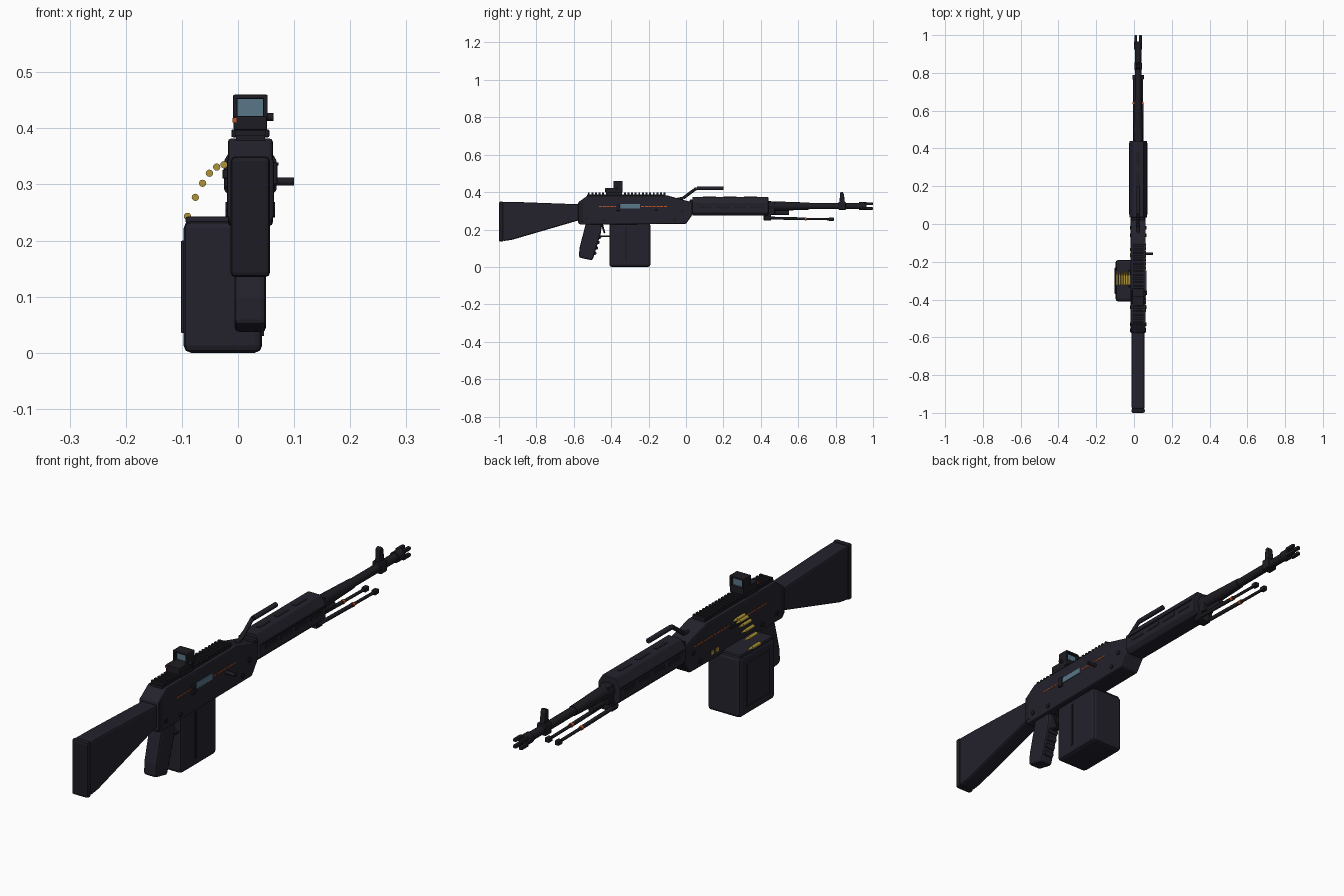
import bpy, bmesh, math
from mathutils import Vector

cube = bpy.data.objects.get("Cube")
if cube:
    bpy.data.objects.remove(cube)

CX = 0.022   # centre plane of the body
BORE = 0.325  # height of the barrel axis


def material(name, rgb, rough=0.6):
    m = bpy.data.materials.new(name)
    m.use_nodes = True
    m.diffuse_color = (*rgb, 1)
    node = m.node_tree.nodes["Principled BSDF"]
    node.inputs["Base Color"].default_value = (*rgb, 1)
    node.inputs["Roughness"].default_value = rough
    return m


BODY = material("charcoal", (0.017, 0.016, 0.026))
METAL = material("dark steel", (0.012, 0.012, 0.017))
BRASS = material("brass", (0.42, 0.3, 0.04))
GLASS = material("blue glass", (0.1, 0.18, 0.25))
ORANGE = material("orange", (0.6, 0.09, 0.01))


def finish(name, bm, mat, bevel=0.0, smooth=False):
    bmesh.ops.recalc_face_normals(bm, faces=bm.faces)
    mesh = bpy.data.meshes.new(name)
    bm.to_mesh(mesh)
    bm.free()
    mesh.materials.append(mat)
    ob = bpy.data.objects.new(name, mesh)
    bpy.context.collection.objects.link(ob)
    if bevel:
        mod = ob.modifiers.new("Bevel", "BEVEL")
        mod.width, mod.segments, mod.limit_method = bevel, 2, "ANGLE"
    if smooth:
        bpy.ops.object.select_all(action="DESELECT")
        ob.select_set(True)
        bpy.context.view_layer.objects.active = ob
        bpy.ops.object.shade_smooth_by_angle(angle=math.radians(40))
    return ob


def prism(name, points, lo, hi, mat=BODY, bevel=0.0, axis="x"):
    """Extrude a (y, z) profile along x, or an (x, z) profile along y."""
    bm = bmesh.new()
    place = (lambda p, t: (t, *p)) if axis == "x" else (lambda p, t: (p[0], t, p[1]))
    face = bm.faces.new([bm.verts.new(place(p, lo)) for p in points])
    out = bmesh.ops.extrude_face_region(bm, geom=[face])
    shift = Vector(place((0, 0), hi - lo))
    for v in out["geom"]:
        if isinstance(v, bmesh.types.BMVert):
            v.co += shift
    return finish(name, bm, mat, bevel)


def box(name, x, y, z, mat=BODY, bevel=0.0):
    return prism(name, [(y[0], z[0]), (y[1], z[0]), (y[1], z[1]), (y[0], z[1])],
                 x[0], x[1], mat, bevel)


def rod(name, a, b, r1, r2=None, mat=METAL, sides=16):
    a, b = Vector(a), Vector(b)
    bm = bmesh.new()
    bmesh.ops.create_cone(bm, cap_ends=True, segments=sides, radius1=r1,
                          radius2=r1 if r2 is None else r2, depth=(b - a).length)
    turn = (b - a).to_track_quat("Z", "Y").to_matrix()
    bmesh.ops.rotate(bm, verts=bm.verts, matrix=turn)
    bmesh.ops.translate(bm, verts=bm.verts, vec=(a + b) / 2)
    return finish(name, bm, mat, smooth=True)


def mid(half):
    return (CX - half, CX + half)


# Shoulder stock with butt pad
prism("stock", [(-0.98, 0.138), (-0.93, 0.145), (-0.57, 0.25), (-0.57, 0.335), (-0.9, 0.347),
                (-0.98, 0.348)], *mid(0.034), bevel=0.008)
box("butt_pad", mid(0.035), (-1, -0.976), (0.135, 0.35), METAL, 0.008)

# Receiver
prism("receiver", [(-0.577, 0.235), (-0.565, 0.226), (0, 0.23), (0.035, 0.28), (0.035, 0.345),
                   (-0.1, 0.382), (-0.525, 0.382), (-0.577, 0.345)], *mid(0.04), bevel=0.006)
box("receiver_collar", mid(0.042), (-0.575, -0.55), (0.24, 0.345), METAL, 0.004)
box("front_collar", mid(0.036), (0.02, 0.05), (0.285, 0.36), METAL, 0.004)

# Top rail with teeth
box("top_rail", mid(0.026), (-0.53, -0.11), (0.375, 0.388), METAL)
for i in range(22):
    y = -0.525 + i * 0.0193
    box("rail_tooth", mid(0.027), (y, y + 0.01), (0.387, 0.397), METAL)

# Painted side lines, pins and hatch
for side in (-1, 1):
    x = CX + side * 0.04
    for i in range(22 if side < 0 else 18):
        y = -0.465 + i * 0.0204
        box("side_stripe", (x - 0.0015, x + 0.0015), (y, y + 0.016), (0.321, 0.325), ORANGE)
    for y, z in ((-0.53, 0.26), (-0.44, 0.25), (-0.06, 0.255), (-0.02, 0.3)):
        rod("receiver_pin", (x, y, z), (x + side * 0.004, y, z), 0.009, sides=12)
box("ejection_port", (0.06, 0.0655), (-0.352, -0.245), (0.312, 0.336), GLASS, 0.001)
box("port_deflector", (0.06, 0.07), (-0.375, -0.352), (0.3, 0.34), METAL, 0.003)
rod("charging_handle", (0.055, -0.158, 0.305), (0.1, -0.158, 0.305), 0.007)
for y in (-0.165, -0.135):
    box("brass_marker", (-0.021, -0.016), (y - 0.009, y + 0.009), (0.25, 0.266), BRASS)

# Pistol grip with finger ridges, trigger and guard
prism("grip", [(-0.535, 0.235), (-0.45, 0.235), (-0.455, 0.18), (-0.5, 0.035), (-0.572, 0.05),
               (-0.57, 0.1)], *mid(0.028), bevel=0.009)
for i in range(4):
    y, z = -0.462 - i * 0.009, 0.16 - i * 0.029
    rod("finger_ridge", (CX - 0.02, y, z), (CX + 0.02, y, z), 0.01, mat=BODY, sides=10)
box("trigger_guard", mid(0.011), (-0.47, -0.4), (0.16, 0.167), METAL)
rod("trigger", (CX, -0.45, 0.23), (CX, -0.435, 0.18), 0.006, 0.004, sides=8)

# Box magazine hanging to one side, with lid and side plates
box("magazine", (-0.097, 0.043), (-0.41, -0.19), (0, 0.235), BODY, 0.013)
box("magazine_lid", (-0.094, 0.02), (-0.4, -0.2), (0.23, 0.243), BODY, 0.005)
box("magazine_latch_plate", (-0.102, -0.095), (-0.37, -0.23), (0.035, 0.2), BODY, 0.003)
box("magazine_rib", (0.04, 0.046), (-0.325, -0.315), (0.03, 0.21), METAL)

# Feed tray and cartridge belt
box("feed_tray", (-0.028, 0), (-0.335, -0.24), (0.31, 0.327), METAL, 0.003)
belt = [(-0.09, 0.243), (-0.076, 0.277), (-0.063, 0.302), (-0.051, 0.32), (-0.038, 0.331),
        (-0.025, 0.335)]
for x, z in belt:
    rod("cartridge", (x, -0.322, z), (x, -0.272, z), 0.0065, mat=BRASS, sides=12)
    rod("cartridge_tip", (x, -0.272, z), (x, -0.25, z), 0.0055, 0.002, BRASS, 12)

# Reflex sight: base, hood frame, lens, knob
box("sight_mount", mid(0.034), (-0.425, -0.35), (0.384, 0.398), METAL, 0.003)
box("sight_base", mid(0.03), (-0.432, -0.34), (0.397, 0.422), METAL, 0.003)
for side in (-1, 1):
    x = CX + side * 0.027
    box("sight_wall", (x - 0.004, x + 0.004), (-0.387, -0.34), (0.415, 0.457), METAL, 0.002)
box("sight_roof", mid(0.031), (-0.387, -0.34), (0.452, 0.46), METAL, 0.003)
box("sight_lens", mid(0.0235), (-0.372, -0.352), (0.42, 0.453), GLASS)
rod("sight_knob", (0.05, -0.37, 0.42), (0.063, -0.37, 0.42), 0.007)
box("sight_light", (-0.0095, -0.003), (-0.434, -0.424), (0.41, 0.418), ORANGE)

# Handguard with vent slots along its sides
outline = [(0.028, 0.374), (0.047, 0.342), (0.047, 0.29), (0.032, 0.274)]
outline = [(CX + x, z) for x, z in outline] + [(CX - x, z) for x, z in reversed(outline)]
prism("handguard", outline, 0.035, 0.44, BODY, 0.003, "y")
for side in (-1, 1):
    x = CX + side * 0.047
    for i in range(4):
        y = 0.07 + i * 0.092
        box("vent_slot", (x - 0.0015, x + 0.0015), (y, y + 0.07), (0.312, 0.326), METAL)
    box("handguard_rib", (x - 0.002, x + 0.003), (0.05, 0.43), (0.334, 0.339), METAL)
for i in range(3):
    box("top_vent", mid(0.008), (0.09 + i * 0.11, 0.16 + i * 0.11), (0.373, 0.3755), METAL)

# Folding carry handle
path = [(-0.045, 0.362), (-0.015, 0.368), (0.055, 0.42), (0.2, 0.42)]
for (y1, z1), (y2, z2) in zip(path, path[1:]):
    rod("carry_handle", (CX, y1, z1), (CX, y2, z2), 0.008, sides=10)
rod("carry_handle_grip", (CX, 0.06, 0.42), (CX, 0.2, 0.42), 0.0095, mat=BODY, sides=10)

# Barrel, gas tube and slotted muzzle
rod("barrel_shroud", (CX, 0.43, BORE), (CX, 0.66, BORE), 0.027, 0.019)
rod("barrel", (CX, 0.4, BORE), (CX, 0.95, BORE), 0.0165)
rod("gas_tube", (CX, 0.42, 0.289), (CX, 0.55, 0.289), 0.012)
box("gas_block", mid(0.022), (0.44, 0.475), (0.28, 0.35), METAL, 0.004)
rod("muzzle", (CX, 0.925, BORE), (CX, 0.965, BORE), 0.021)
for sx in (-1, 1):
    for sz in (-1, 1):
        x, z = CX + sx * 0.0125, BORE + sz * 0.0125
        box("muzzle_prong", (x - 0.007, x + 0.007), (0.955, 1), (z - 0.007, z + 0.007),
            METAL, 0.004)

# Front sight post
box("front_sight_clamp", mid(0.02), (0.815, 0.855), (0.305, 0.348), METAL, 0.005)
prism("front_sight_post", [(0.82, 0.34), (0.85, 0.34), (0.844, 0.39), (0.838, 0.402),
                           (0.824, 0.398)], *mid(0.011), METAL, 0.003)

# Folded bipod
box("bipod_bracket", mid(0.024), (0.415, 0.455), (0.248, 0.29), METAL, 0.004)
for side in (-1, 1):
    x = CX + side * 0.021
    rod("bipod_leg", (x, 0.42, 0.262), (x, 0.64, 0.257), 0.0075, sides=10)
    rod("bipod_lower_leg", (x, 0.63, 0.257), (x, 0.78, 0.255), 0.0058, sides=10)
    rod("bipod_band", (x, 0.635, 0.257), (x, 0.645, 0.257), 0.0085, mat=ORANGE, sides=10)
    box("bipod_foot", (x - 0.009, x + 0.009), (0.765, 0.79), (0.246, 0.264), METAL, 0.003)
